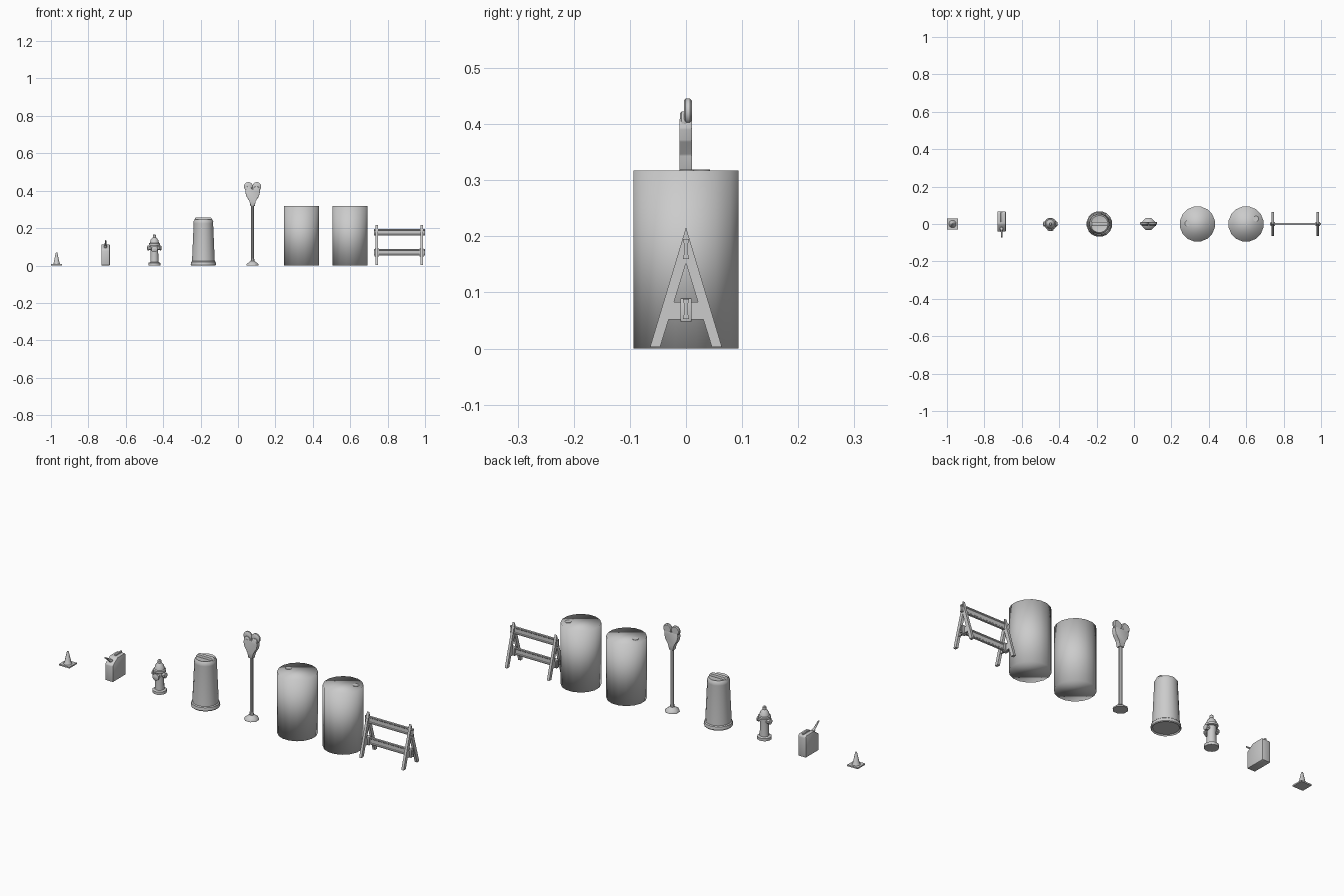
import bpy, bmesh, math
from mathutils import Vector

cube = bpy.data.objects.get("Cube")
if cube:
    bpy.data.objects.remove(cube)

grey = bpy.data.materials.new("plain grey")
grey.use_nodes = True
colour = (0.6, 0.6, 0.6, 1)
grey.diffuse_color = colour
grey.node_tree.nodes["Principled BSDF"].inputs["Base Color"].default_value = colour


def finish(name, bm, loc=(0, 0, 0), smooth=40):
    bmesh.ops.recalc_face_normals(bm, faces=bm.faces)
    me = bpy.data.meshes.new(name)
    bm.to_mesh(me)
    bm.free()
    ob = bpy.data.objects.new(name, me)
    ob.location = loc
    bpy.context.collection.objects.link(ob)
    me.materials.append(grey)
    bpy.ops.object.select_all(action='DESELECT')
    ob.select_set(True)
    bpy.context.view_layer.objects.active = ob
    if smooth >= 180:
        bpy.ops.object.shade_smooth()
    elif smooth:
        bpy.ops.object.shade_smooth_by_angle(angle=math.radians(smooth))
    return ob


def lathe(name, profile, sides, loc, axis=(0, 0, 1), smooth=40):
    """Rings of (radius, height) joined along an axis, closed at both ends."""
    bm = bmesh.new()
    turn = Vector((0, 0, 1)).rotation_difference(Vector(axis))
    rings = []
    for r, h in profile:
        angles = [math.tau * (i + 0.5) / sides for i in range(sides)]
        rings.append([bm.verts.new(turn @ Vector((r * math.cos(a), r * math.sin(a), h))) for a in angles])
    for low, high in zip(rings, rings[1:]):
        for i in range(sides):
            j = (i + 1) % sides
            bm.faces.new((low[i], low[j], high[j], high[i]))
    bm.faces.new(rings[0])
    bm.faces.new(rings[-1])
    return finish(name, bm, loc, smooth)


def extrude(name, outline, axis, a, b, loc=(0, 0, 0), bevel=0):
    """Outline pushed along x (points are y, z) or along y (points are x, z)."""
    bm = bmesh.new()
    place = (lambda p, d: (d, *p)) if axis == 'x' else (lambda p, d: (p[0], d, p[1]))
    ends = [[bm.verts.new(place(p, d)) for p in outline] for d in (a, b)]
    n = len(outline)
    for i in range(n):
        j = (i + 1) % n
        bm.faces.new((ends[0][i], ends[0][j], ends[1][j], ends[1][i]))
    bm.faces.new(ends[0])
    bm.faces.new(ends[1])
    if bevel:
        bmesh.ops.bevel(bm, geom=bm.edges[:], offset=bevel, segments=2, profile=0.5, affect='EDGES')
    return finish(name, bm, loc)


def box(name, x, y, z, bevel=0):
    return extrude(name, [(y[0], z[0]), (y[1], z[0]), (y[1], z[1]), (y[0], z[1])], 'x', *x, bevel=bevel)


# Traffic cone
cone_x = -0.97
box("cone_base", (cone_x - 0.03, cone_x + 0.03), (-0.03, 0.03), (0, 0.007))
lathe("cone_body", [(0.021, 0.006), (0.017, 0.012), (0.005, 0.066), (0.003, 0.07)], 10, (cone_x, 0, 0))

# Fuel can: sloped front shoulder, grip along the top, slanted spout
can_x = -0.708
extrude("fuel_can_body",
        [(-0.04, 0), (0.068, 0), (0.068, 0.105), (0.06, 0.113), (0.0, 0.113), (-0.04, 0.085)],
        'x', -0.023, 0.023, (can_x, 0, 0), bevel=0.005)
box("fuel_can_grip", (can_x - 0.005, can_x + 0.005), (0.01, 0.062), (0.111, 0.12), bevel=0.002)
lathe("fuel_can_spout", [(0.008, 0), (0.008, 0.012), (0.005, 0.016), (0.004, 0.062)], 8,
      (can_x, -0.02, 0.097), axis=(0, -0.8, 0.58))

# Fire hydrant
hyd_x = -0.447
lathe("hydrant_body", [(0.034, 0), (0.034, 0.014), (0.023, 0.018), (0.021, 0.075), (0.022, 0.106),
                       (0.031, 0.108), (0.031, 0.118), (0.025, 0.121), (0.021, 0.137), (0.011, 0.149),
                       (0.009, 0.151), (0.009, 0.163), (0.005, 0.167)], 12, (hyd_x, 0, 0))
for side, name in ((-1, "right"), (1, "left")):
    lathe("hydrant_" + name + "_outlet", [(0.012, 0.012), (0.012, 0.028), (0.014, 0.029), (0.014, 0.036),
                                          (0.006, 0.039)], 8, (hyd_x, 0, 0.094), axis=(side, 0, 0))
lathe("hydrant_front_outlet", [(0.015, 0.012), (0.015, 0.026), (0.018, 0.027), (0.018, 0.034), (0.006, 0.038)],
      8, (hyd_x, 0, 0.088), axis=(0, -1, 0))

# Rubbish bin with a bar across its lid
bin_x = -0.185
lathe("bin_body", [(0.06, 0.006), (0.066, 0), (0.069, 0.004), (0.067, 0.019), (0.062, 0.023),
                   (0.053, 0.225), (0.054, 0.235), (0.046, 0.247), (0.04, 0.245)], 16, (bin_x, 0, 0))
extrude("bin_lid_bar", [(-0.05, 0.238), (0.05, 0.238), (0.046, 0.25), (0.04, 0.257), (-0.04, 0.257), (-0.046, 0.25)],
        'y', -0.01, 0.01, (bin_x, 0, 0), bevel=0.001)

# Twin parking meter
meter_x = 0.078
lathe("meter_post", [(0.036, 0), (0.034, 0.008), (0.02, 0.018), (0.011, 0.024), (0.009, 0.04), (0.009, 0.325)],
      8, (meter_x, 0, 0))
half = [(0.012, 0.318), (0.015, 0.345), (0.034, 0.37), (0.039, 0.392), (0.036, 0.41)]
extrude("meter_yoke", half + [(-x, z) for x, z in reversed(half)], 'y', -0.012, 0.011, (meter_x, 0, 0), bevel=0.002)
for side, name in ((-1, "right"), (1, "left")):
    lathe("meter_" + name + "_head", [(0.02, -0.011), (0.024, -0.007), (0.024, 0.001), (0.02, 0.004)], 16,
          (meter_x + side * 0.0225, 0, 0.422), axis=(0, -1, 0))
    lathe("meter_" + name + "_coin_box", [(0.018, 0), (0.017, 0.008), (0.013, 0.011)], 12,
          (meter_x + side * 0.021, 0, 0.406), axis=(0, -1, 0))

# Two drums with a bung on each lid
for name, x, dx, dy in (("first", 0.339, -0.053, 0.003), ("second", 0.599, 0.053, 0.028)):
    lathe(name + "_drum", [(0.095, 0), (0.095, 0.317)], 16, (x, 0, 0), smooth=180)
    lathe(name + "_drum_bung", [(0.015, 0.31), (0.015, 0.319)], 12, (x + dx, dy, 0))

# Folding road barrier
for side, x in (("right", 0.742), ("left", 0.982)):
    for sy, end in ((-1, "front"), (1, "back")):
        leg = [(0.064, 0.003), (0.046, 0.003), (0, 0.152), (0, 0.216)]
        extrude("barrier_" + side + "_" + end + "_leg", [(sy * y, z) for y, z in leg], 'x', x - 0.0065, x + 0.0065)
    extrude("barrier_" + side + "_brace", [(-0.034, 0.052), (0.034, 0.052), (0.026, 0.083), (-0.026, 0.083)],
            'x', x - 0.004, x + 0.004)
    box("barrier_" + side + "_bracket", (x - 0.012, x + 0.012), (-0.01, 0.01), (0.048, 0.09), bevel=0.002)
for name, z in (("upper", 0.16), ("lower", 0.053)):
    w, t, h = 0.0055, 0.0025, 0.035
    edge = [(w, 0), (w, 0.005), (t, 0.008), (t, h - 0.008), (w, h - 0.005), (w, h)]
    outline = edge + [(-y, dz) for y, dz in reversed(edge)]
    extrude("barrier_" + name + "_rail", outline, 'x', 0.727, 1.0, (0, 0, z))
